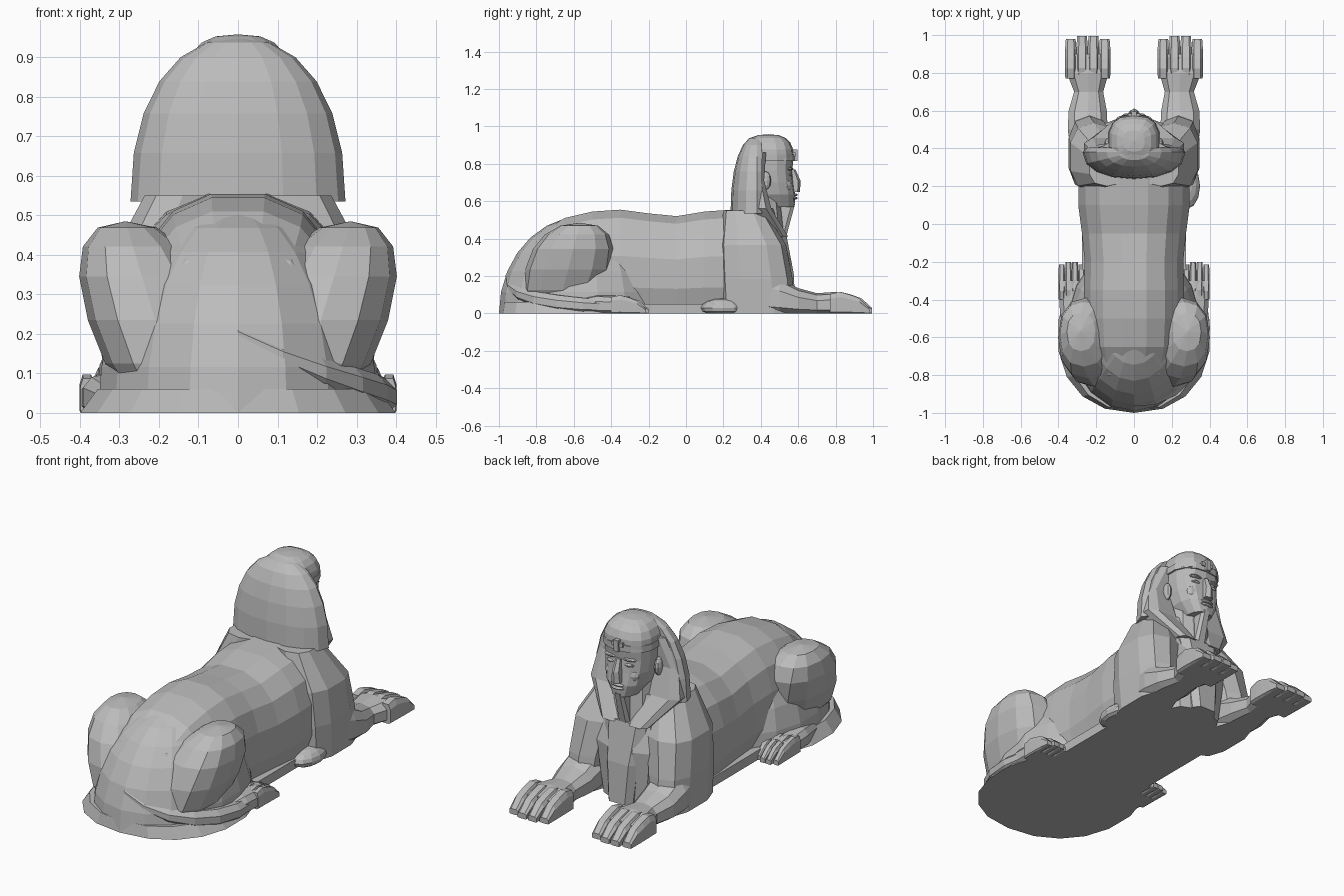
import bpy
import bmesh
from math import cos, sin, pi, copysign

cube = bpy.data.objects.get("Cube")
if cube:
    bpy.data.objects.remove(cube)

stone = bpy.data.materials.new("grey stone")
stone.use_nodes = True
stone.diffuse_color = (0.5, 0.5, 0.5, 1)
stone.node_tree.nodes["Principled BSDF"].inputs["Base Color"].default_value = stone.diffuse_color


def finish(name, bm):
    bmesh.ops.remove_doubles(bm, verts=bm.verts, dist=0.0005)
    bmesh.ops.recalc_face_normals(bm, faces=bm.faces)
    mesh = bpy.data.meshes.new(name)
    bm.to_mesh(mesh)
    bm.free()
    mesh.materials.append(stone)
    bpy.context.collection.objects.link(bpy.data.objects.new(name, mesh))


def boxy(value, power):
    return copysign(abs(value) ** power, value)


def outline(sides, power):
    """Unit superellipse; a lower power is squarer."""
    angles = [2 * pi * (i + 0.5) / sides for i in range(sides)]
    return [(boxy(cos(a), power), boxy(sin(a), power)) for a in angles]


def spaced(start, end, items):
    """Pair every item with an evenly spaced position."""
    step = (end - start) / (len(items) - 1)
    return [(start + i * step, item) for i, item in enumerate(items)]


def loft(name, rings, side=1):
    """Skin a list of point rings, keeping everything above the ground."""
    bm = bmesh.new()
    loops = [[bm.verts.new((x * side, y, max(z, 0))) for x, y, z in ring] for ring in rings]
    for lower, upper in zip(loops, loops[1:]):
        for i in range(len(lower)):
            bm.faces.new((lower[i - 1], lower[i], upper[i], upper[i - 1]))
    bm.faces.new(loops[0])
    bm.faces.new(loops[-1])
    finish(name, bm)


def stack(name, bottom, top, sections, side=1, sides=12, power=0.8):
    """Horizontal sections, each: centre x, centre y, half width, half depth."""
    rings = []
    for z, (x, y, width, depth) in spaced(bottom, top, sections):
        rings.append([(x + width * u, y + depth * v, z) for u, v in outline(sides, power)])
    loft(name, rings, side)


def along(name, back, front, sections, side=1, sides=10, power=0.8):
    """Upright sections resting on the ground, each: centre x, half width, height."""
    rings = []
    for y, (x, width, height) in spaced(back, front, sections):
        rings.append([(x + width * u, y, height * (0.4 + 0.6 * v))
                      for u, v in outline(sides, power)])
    loft(name, rings, side)


def blob(name, centre, size, power=1.0, floor=0.0, front=1.0, lean=(0, 0), detail=8):
    """Ellipsoid trimmed at a floor and a front plane; lean pushes its top in x and y."""
    bm = bmesh.new()
    bmesh.ops.create_uvsphere(bm, u_segments=detail + 4, v_segments=detail, radius=1)
    for v in bm.verts:
        x, y, z = (c + s * boxy(k, power) for c, s, k in zip(centre, size, v.co))
        rise = z - centre[2]
        v.co = (x + lean[0] * rise, min(y + lean[1] * rise, front), max(z, floor))
    finish(name, bm)


def block(name, centre, size):
    bm = bmesh.new()
    bmesh.ops.create_cube(bm, size=1)
    for v in bm.verts:
        v.co = [c + s * k for c, s, k in zip(centre, size, v.co)]
    finish(name, bm)


def toes(name, inner, outer, back, front, height, side):
    """Four knuckled toes across a paw, the middle pair slightly longer."""
    half = (outer - inner) / 8
    for k in range(4):
        x = inner + half * (2 * k + 1)
        tip = front if k in (1, 2) else front - 0.015
        shape = [(x, half * wide, height * tall)
                 for wide, tall in ((1, 0.9), (1.08, 1), (1.08, 0.88), (1.05, 0.7), (0.9, 0.25))]
        along(f"{name}_{k + 1}", back, tip, shape, side, sides=8, power=0.6)


# Torso, with a slim waist and wide ribs
heights = (0.18, 0.42, 0.515, 0.55, 0.56, 0.54, 0.525, 0.55, 0.56)
widths = (0.14, 0.22, 0.26, 0.27, 0.27, 0.265, 0.28, 0.3, 0.3)
along("torso", -0.95, 0.25, [(0, w, h) for w, h in zip(widths, heights)], sides=16, power=0.85)

# Rounded rump and low skirts on the ground
blob("rump", (0, -0.55, 0), (0.36, 0.45, 0.52), detail=14)
stack("rump_base", 0, 0.06, [(0, -0.59, 0.405, 0.41), (0, -0.59, 0.36, 0.4)],
      sides=18, power=0.9)
stack("belly_base", 0, 0.05, [(0, 0, 0.28, 0.4)] * 2, power=0.4)

for side, label in ((1, "left"), (-1, "right")):
    # Haunch, overhanging outwards and forwards at the top
    blob(label + "_haunch", (0.21 * side, -0.63, 0.235), (0.17, 0.23, 0.25),
         power=0.85, lean=(0.3 * side, 0.25))

    # Hind paw
    along(label + "_hind_foot", -0.65, -0.3, [(0.29, 0.06, 0.07), (0.325, 0.07, 0.1),
                                             (0.33, 0.07, 0.09)], side)
    toes(label + "_hind_toe", 0.26, 0.4, -0.4, -0.2, 0.1, side)

    # Shoulder, forearm and front paw
    stack(label + "_shoulder", 0, 0.55, [(0.245, 0.39, 0.1, 0.2), (0.235, 0.375, 0.115, 0.195),
                                         (0.21, 0.355, 0.13, 0.18), (0.14, 0.31, 0.1, 0.11)],
          side, sides=10, power=0.75)
    along(label + "_forearm", 0.4, 0.9, [(0.24, 0.1, 0.24), (0.245, 0.11, 0.19),
                                        (0.245, 0.105, 0.135), (0.24, 0.08, 0.108),
                                        (0.245, 0.115, 0.115), (0.245, 0.115, 0.09)], side)
    toes(label + "_front_toe", 0.125, 0.365, 0.77, 0.995, 0.118, side)

    # Headdress lappet falling from the temple on to the chest
    stack(label + "_lappet", 0.41, 0.86, [(0.08, 0.49, 0.06, 0.06), (0.16, 0.395, 0.11, 0.065),
                                          (0.16, 0.375, 0.08, 0.045), (0.1, 0.39, 0.07, 0.04)],
          side, sides=8, power=0.7)

    # Ear, eye, brow and cheek
    blob(label + "_ear", (0.137 * side, 0.425, 0.71), (0.02, 0.03, 0.05), detail=6)
    blob(label + "_eye", (0.053 * side, 0.555, 0.742), (0.027, 0.016, 0.011), detail=6)
    blob(label + "_brow", (0.054 * side, 0.555, 0.772), (0.04, 0.02, 0.009), detail=6)
    blob(label + "_cheek", (0.062 * side, 0.53, 0.685), (0.04, 0.036, 0.04), detail=6)

# Left elbow
blob("left_elbow", (0.28, 0.2, 0.03), (0.07, 0.12, 0.05))

# Chest with its raised central panel, narrow at the foot
stack("chest", 0, 0.56, [(0, 0.4, 0.16, 0.15), (0, 0.41, 0.2, 0.155),
                         (0, 0.37, 0.15, 0.11)], power=0.7)
stack("chest_panel", 0, 0.42, [(0, 0.49, 0.075, 0.1), (0, 0.485, 0.1, 0.095),
                               (0, 0.46, 0.13, 0.08)], sides=8, power=0.5)

# Neck, head and face
stack("neck", 0.38, 0.66, [(0, 0.41, 0.12, 0.12), (0, 0.4, 0.1, 0.1)])
stack("head", 0.57, 0.83, [(0, 0.48, 0.065, 0.1), (0, 0.465, 0.107, 0.12),
                           (0, 0.455, 0.122, 0.12), (0, 0.45, 0.128, 0.118),
                           (0, 0.45, 0.13, 0.125)], sides=14)
stack("nose", 0.65, 0.77, [(0, 0.58, 0.028, 0.03), (0, 0.58, 0.022, 0.032),
                           (0, 0.565, 0.015, 0.02)], sides=6)
for label, z in (("upper", 0.634), ("lower", 0.616)):
    blob(label + "_lip", (0, 0.575, z), (0.04, 0.022, 0.009), detail=6)
stack("beard", 0.4, 0.585, [(0, 0.49, 0.036, 0.045), (0, 0.54, 0.025, 0.045)],
      sides=8, power=0.6)

# Headdress: cowl flat in front, rounded crown, band and ornament
blob("headdress_cowl", (0, 0.38, 0.535), (0.272, 0.142, 0.415),
     power=0.9, floor=0.535, front=0.405, detail=12)
blob("headdress_crown", (0, 0.44, 0.82), (0.138, 0.138, 0.138), power=0.75, floor=0.82, detail=10)
stack("headband", 0.815, 0.85, [(0, 0.455, 0.14, 0.127)] * 2, sides=14, power=0.9)
block("brow_ornament", (0, 0.575, 0.845), (0.025, 0.04, 0.06))
block("brow_ornament_crossbar", (0, 0.572, 0.85), (0.065, 0.025, 0.022))

# Tail emerging from the rump and sweeping round the left side on the ground
tail = []
for t, angle in spaced(0, 1, [-pi / 2 + 0.3 * i for i in range(9)]):
    radius = 0.05 * sin(pi * (0.1 + 0.8 * t))
    tail.append([((0.36 + radius * u) * cos(angle), (0.43 + radius * u) * sin(angle) - 0.52,
                  0.03 + 0.17 * (1 - t) ** 3 + radius * v) for u, v in outline(8, 1)])
loft("tail", tail)
